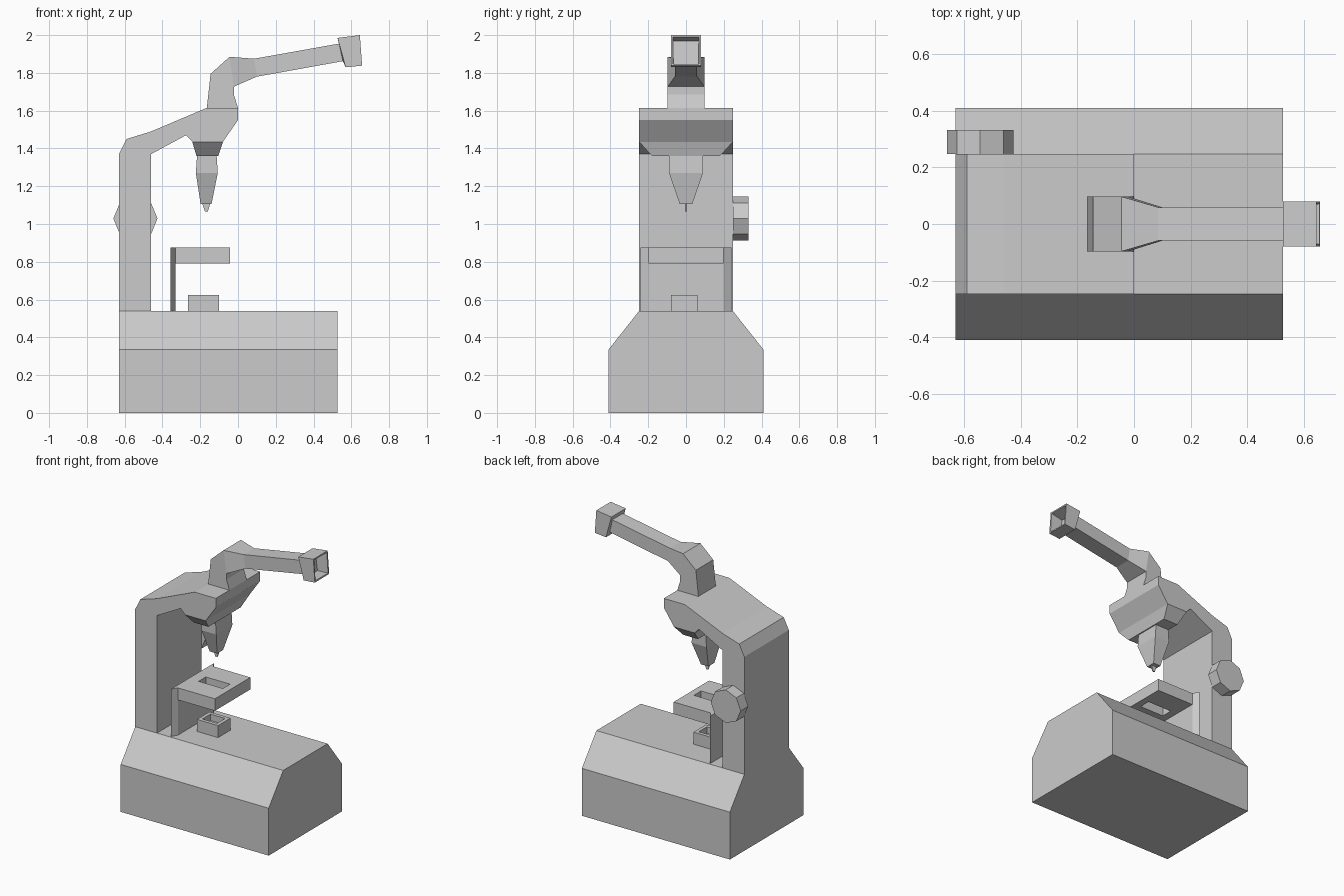
import bpy, bmesh, math

if "Cube" in bpy.data.objects:
    bpy.data.objects.remove(bpy.data.objects["Cube"])


def finish(name, bm):
    bmesh.ops.recalc_face_normals(bm, faces=bm.faces)
    mesh = bpy.data.meshes.new(name)
    bm.to_mesh(mesh)
    bm.free()
    ob = bpy.data.objects.new(name, mesh)
    bpy.context.collection.objects.link(ob)
    return ob


def rings(name, loops, cyclic=False):
    """Skin a series of point loops; cap the ends unless cyclic."""
    bm = bmesh.new()
    vs = [[bm.verts.new(p) for p in loop] for loop in loops]
    n = len(vs[0])
    pairs = list(zip(vs, vs[1:]))
    if cyclic:
        pairs.append((vs[-1], vs[0]))
    else:
        bm.faces.new(vs[0])
        bm.faces.new(vs[-1])
    for a, b in pairs:
        for i in range(n):
            j = (i + 1) % n
            bm.faces.new((a[i], a[j], b[j], b[i]))
    return finish(name, bm)


def extrude(name, profile, axis, lo, hi):
    """Extrude a 2D profile along axis x, y or z between lo and hi."""
    place = {'x': lambda a, b, t: (t, a, b),
             'y': lambda a, b, t: (a, t, b),
             'z': lambda a, b, t: (a, b, t)}[axis]
    return rings(name, [[place(a, b, t) for a, b in profile] for t in (lo, hi)])


def loft(name, sections, cyclic=False):
    """Four-sided tube; section = (x1, z1, x2, z2, half width in y)."""
    return rings(name, [[(x1, -w, z1), (x2, -w, z2), (x2, w, z2), (x1, w, z1)]
                        for x1, z1, x2, z2, w in sections], cyclic)


# Base with sloped shoulders
extrude("base", [(-.41, 0), (.41, 0), (.41, .335), (.248, .54), (-.248, .54), (-.41, .335)],
        'x', -.63, .527)

# Column, arm and head as one side profile
extrude("arm", [(-.63, .54), (-.63, 1.37), (-.59, 1.45), (-.46, 1.49), (-.165, 1.615),
                (0, 1.615), (0, 1.55), (-.08, 1.435), (-.24, 1.435), (-.275, 1.47),
                (-.46, 1.37), (-.46, .54)], 'y', -.248, .248)

# Nosepiece and objective
loft("nosepiece", [(-.242, 1.435, -.08, 1.435, .248), (-.22, 1.36, -.105, 1.36, .18)])
loft("objective", [(-.217, 1.36, -.113, 1.36, .09), (-.223, 1.27, -.107, 1.27, .09),
                   (-.198, 1.105, -.14, 1.105, .033)])
loft("objective_tip", [(-.188, 1.105, -.148, 1.105, .005), (-.175, 1.065, -.16, 1.065, .004)])

# Viewing tube rising from the head and bending forward
loft("viewing_tube", [(-.165, 1.615, 0, 1.615, .097), (-.145, 1.795, -.022, 1.685, .097),
                      (-.045, 1.885, -.022, 1.727, .097), (.085, 1.875, .1, 1.78, .059),
                      (.535, 1.955, .555, 1.862, .059)])

# Hollow eyepiece
loft("eyepiece", [(.535, 1.955, .555, 1.862, .059), (.527, 1.985, .57, 1.83, .08),
                  (.645, 2.0, .657, 1.838, .08), (.645, 1.99, .655, 1.848, .07),
                  (.56, 1.968, .575, 1.845, .066)])

# Stage with a through slot, and its bracket
loft("stage", [(-.335, .79, -.042, .79, .198), (-.335, .875, -.042, .875, .198),
               (-.28, .875, -.09, .875, .04), (-.28, .79, -.09, .79, .04)], cyclic=True)
extrude("stage_bracket", [(-.357, -.24), (-.332, -.198), (-.332, .198), (-.357, .24)],
        'z', .54, .875)

# Open lamp housing below the stage
lamp = loft("lamp_housing", [(-.265, .54, -.1, .54, .07), (-.265, .625, -.1, .625, .07),
                             (-.24, .625, -.125, .625, .045), (-.24, .58, -.125, .58, .045)])
lamp.location.y = -.01

# Eight-sided focus knob
extrude("focus_knob", [(-.543 + .117 * math.cos(i * math.pi / 4),
                        1.029 + .117 * math.sin(i * math.pi / 4)) for i in range(8)],
        'y', .248, .332)
